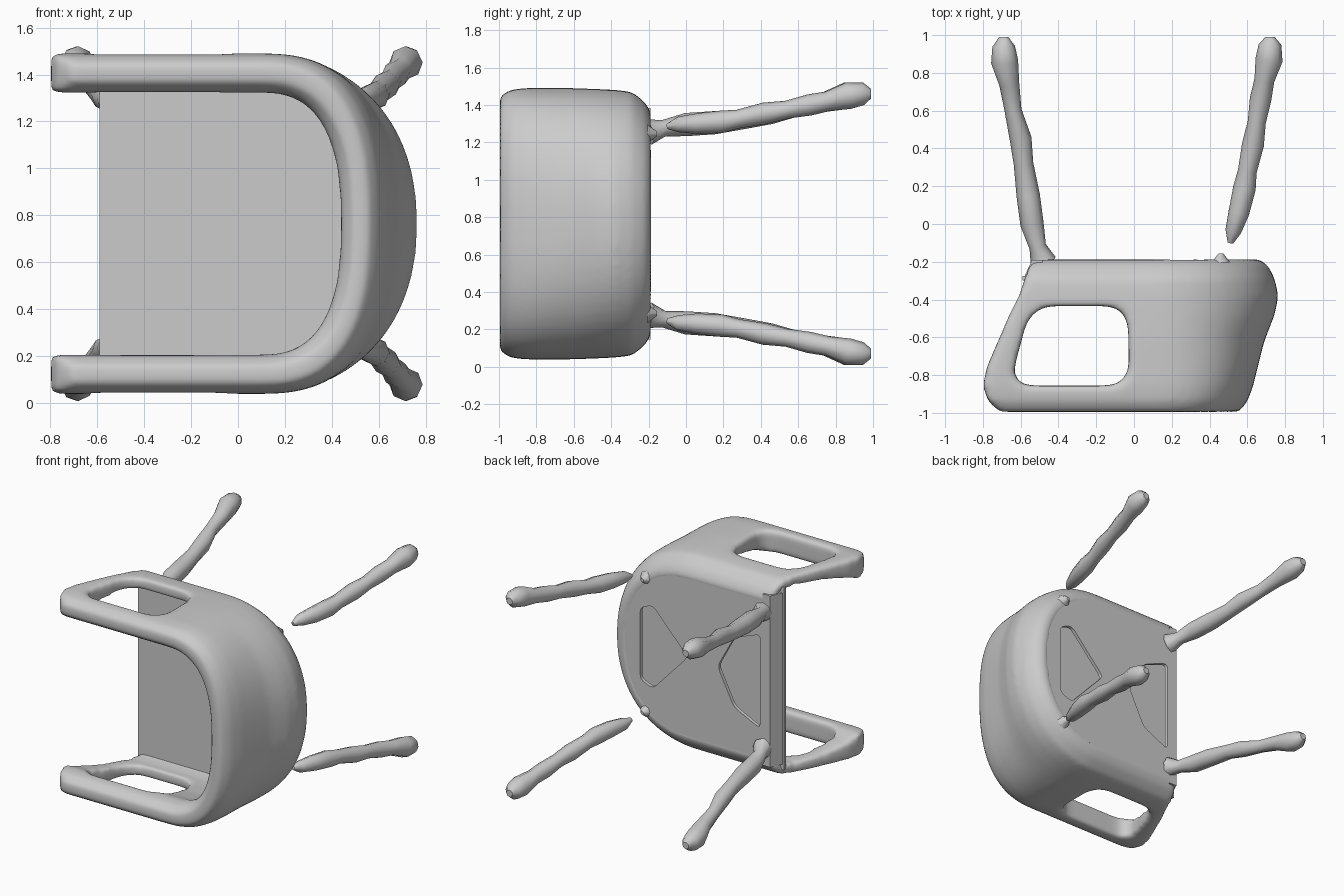
import bpy, bmesh, math
from mathutils import Vector

if "Cube" in bpy.data.objects:
    bpy.data.objects.remove(bpy.data.objects["Cube"])

ZC = 0.765   # mirror plane of the chair, which lies on its side
XC = 0.1     # where the straight arms turn into the rounded back


def make_object(name, bm, angle=40):
    bmesh.ops.recalc_face_normals(bm, faces=bm.faces)
    mesh = bpy.data.meshes.new(name)
    bm.to_mesh(mesh)
    bm.free()
    ob = bpy.data.objects.new(name, mesh)
    bpy.context.collection.objects.link(ob)
    if angle:
        bpy.ops.object.select_all(action='DESELECT')
        ob.select_set(True)
        bpy.context.view_layer.objects.active = ob
        bpy.ops.object.shade_smooth_by_angle(angle=math.radians(angle))
    return ob


def u_outline(x_front, a, b, n, arm=8, turn=32):
    """U-shaped plan: straight arm, superellipse back, straight arm."""
    pts = [(x_front + (XC - x_front) * i / arm, -b) for i in range(arm)]
    for i in range(turn + 1):
        t = -math.pi / 2 + math.pi * i / turn
        c, s = max(0, math.cos(t)), math.sin(t)
        pts.append((XC + a * c ** (2 / n), b * math.copysign(abs(s) ** (2 / n), s)))
    return pts + [(x, -z) for x, z in reversed(pts[:arm])]


def prism(name, pts, axis, lo, hi, angle=0):
    """Extrude an outline along y (points are x,z) or z (points are x,y)."""
    bm = bmesh.new()

    def place(p, h):
        return (p[0], h, ZC + p[1]) if axis == 'y' else (p[0], p[1], h)
    low = [bm.verts.new(place(p, lo)) for p in pts]
    high = [bm.verts.new(place(p, hi)) for p in pts]
    bm.faces.new(low)
    bm.faces.new(high)
    for i in range(len(pts)):
        j = (i + 1) % len(pts)
        bm.faces.new((low[i], low[j], high[j], high[i]))
    return make_object(name, bm, angle)


def cut(ob, cutter):
    cutter.hide_render = True
    cutter.hide_viewport = True
    m = ob.modifiers.new("opening", 'BOOLEAN')
    m.operation = 'DIFFERENCE'
    m.solver = 'EXACT'
    m.object = cutter


def rounded(corners, r, steps=5):
    """Round the corners of a polygon."""
    out = []
    for i, p in enumerate(corners):
        p = Vector(p)
        a = p + (Vector(corners[i - 1]) - p).normalized() * r
        b = p + (Vector(corners[(i + 1) % len(corners)]) - p).normalized() * r
        for k in range(steps + 1):
            t = k / steps
            out.append(tuple((1 - t) ** 2 * a + 2 * t * (1 - t) * p + t * t * b))
    return out


# Thin back and arm shell with a thick rim:
# y, front x, outer depth, half width, power, inner depth, half width
levels = [
    (-0.185, -0.53, 0.56, 0.59, 2.3, 0.48, 0.53),
    (-0.22, -0.555, 0.61, 0.65, 2.2, 0.53, 0.575),
    (-0.29, -0.58, 0.645, 0.705, 2.2, 0.575, 0.63),
    (-0.38, -0.61, 0.665, 0.715, 2.2, 0.59, 0.64),
    (-0.48, -0.66, 0.645, 0.72, 2.25, 0.565, 0.635),
    (-0.62, -0.72, 0.59, 0.725, 2.35, 0.50, 0.62),
    (-0.76, -0.78, 0.555, 0.725, 2.5, 0.42, 0.59),
    (-0.86, -0.80, 0.53, 0.725, 2.55, 0.335, 0.555),
    (-0.94, -0.77, 0.50, 0.715, 2.55, 0.345, 0.565),
    (-0.995, -0.71, 0.455, 0.68, 2.55, 0.39, 0.605),
]
bm = bmesh.new()


def add_row(y, f, a, b, n):
    return [bm.verts.new((x, y, ZC + z)) for x, z in u_outline(f, a, b, n)]


outer = [add_row(y, f, a, b, n) for y, f, a, b, n, _, _ in levels]
inner = [add_row(y, f, a, b, n) for y, f, _, _, n, a, b in levels]
ring = outer + inner[::-1]
for i, row in enumerate(ring):
    nxt = ring[(i + 1) % len(ring)]
    for j in range(len(row) - 1):
        bm.faces.new((row[j], row[j + 1], nxt[j + 1], nxt[j]))
for end in (0, -1):
    for i in range(len(levels) - 1):
        bm.faces.new((outer[i][end], outer[i + 1][end], inner[i + 1][end], inner[i][end]))
shell = make_object("back_and_arms", bm)

# Arm windows, then an even remesh and smoothing for soft tube-like frames
window = rounded([(-0.545, -0.435), (-0.035, -0.435), (-0.025, -0.855), (-0.66, -0.855)], 0.13)
cut(shell, prism("arm_window_cutter", window, 'z', -0.3, 1.9))
remesh = shell.modifiers.new("even_mesh", 'REMESH')
remesh.mode = 'VOXEL'
remesh.voxel_size = 0.018
remesh.use_smooth_shade = True
soft = shell.modifiers.new("soft_edges", 'SMOOTH')
soft.factor = 0.5
soft.iterations = 12

# Seat surface, slanted front edge and underside panel
prism("seat", u_outline(-0.59, 0.61, 0.66, 2.2), 'y', -0.30, -0.275)
prism("seat_front_edge", [(-0.59, -0.30), (-0.54, -0.19), (-0.48, -0.19), (-0.53, -0.30)],
      'z', ZC - 0.62, ZC + 0.62)
underside = prism("seat_underside", u_outline(-0.50, 0.53, 0.58, 2.3), 'y', -0.215, -0.19)

# Openings in the underside, leaving a crossed panel between them
holes = [
    [(-0.46, -0.36), (-0.46, 0.32), (-0.25, 0.24), (-0.12, 0.0), (-0.25, -0.26)],
    [(0.12, 0.0), (0.40, 0.30), (0.50, 0.26), (0.50, -0.26), (0.40, -0.30)],
]
for i, h in enumerate(holes):
    cut(underside, prism(f"underside_cutter_{i}", rounded(h, 0.04), 'y', -0.25, -0.15))


# Lumpy splayed legs: points of (x, y, z offset, radius)
def leg(name, pts, side):
    cu = bpy.data.curves.new(name, 'CURVE')
    cu.dimensions = '3D'
    cu.bevel_depth = 1
    cu.bevel_resolution = 2
    cu.use_fill_caps = True
    sp = cu.splines.new('POLY')
    sp.points.add(len(pts) - 1)
    for p, (x, y, z, r) in zip(sp.points, pts):
        p.co = (x, y, ZC + side * z, 1)
        p.radius = r
    sp.use_smooth = True
    bpy.context.collection.objects.link(bpy.data.objects.new(name, cu))


front = [(-0.48, -0.20, 0.49, 0.07), (-0.51, -0.12, 0.51, 0.045), (-0.54, 0.0, 0.53, 0.062),
         (-0.56, 0.15, 0.54, 0.062), (-0.585, 0.32, 0.56, 0.052), (-0.60, 0.45, 0.59, 0.058),
         (-0.64, 0.6, 0.62, 0.045), (-0.66, 0.74, 0.65, 0.053), (-0.685, 0.86, 0.685, 0.072),
         (-0.69, 0.94, 0.695, 0.06), (-0.69, 0.99, 0.695, 0.025)]
back = [(0.51, -0.10, 0.52, 0.015), (0.525, -0.04, 0.53, 0.042), (0.555, 0.06, 0.535, 0.055),
        (0.585, 0.19, 0.545, 0.06), (0.60, 0.28, 0.56, 0.05), (0.63, 0.42, 0.59, 0.058),
        (0.65, 0.54, 0.61, 0.048), (0.67, 0.66, 0.635, 0.057), (0.69, 0.76, 0.655, 0.053),
        (0.715, 0.87, 0.685, 0.072), (0.72, 0.95, 0.695, 0.06), (0.72, 0.99, 0.695, 0.025)]
for side, label in ((1, "upper"), (-1, "lower")):
    leg(f"front_leg_{label}", front, side)
    leg(f"back_leg_{label}", back, side)

# Small pads joining the back legs to the underside
for side, label in ((1, "upper"), (-1, "lower")):
    bm = bmesh.new()
    bmesh.ops.create_cone(bm, segments=8, radius1=0.05, radius2=0.012, depth=0.05, cap_ends=True)
    for v in bm.verts:
        x, y, z = v.co
        v.co = (0.46 + x, -0.18 + z, ZC + side * 0.48 + y)
    make_object(f"back_leg_socket_{label}", bm)
